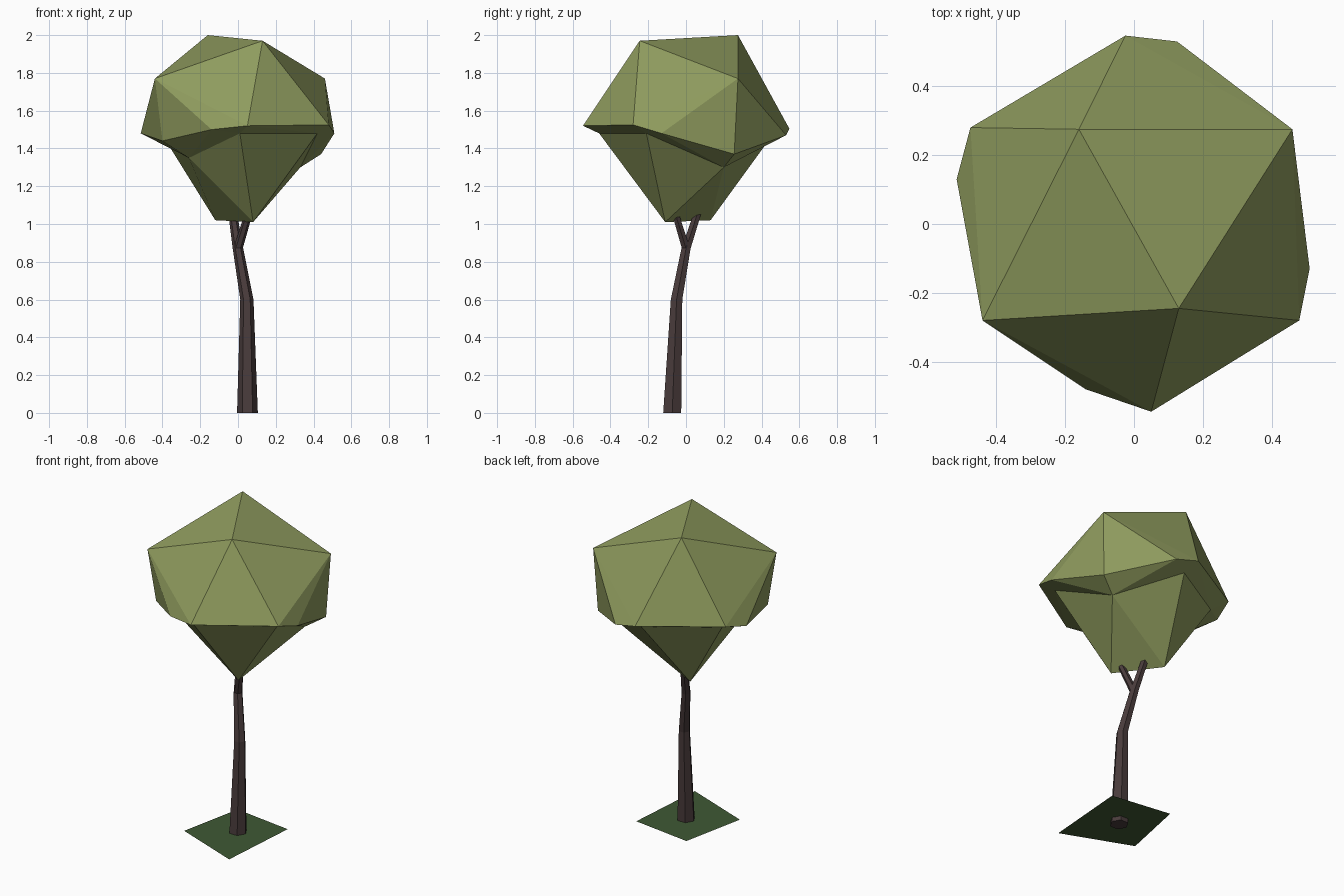
import bpy
import bmesh
from math import cos, sin, tau
from mathutils import Vector

default_cube = bpy.data.objects.get("Cube")
if default_cube:
    bpy.data.objects.remove(default_cube, do_unlink=True)


def make_material(name, colour):
    material = bpy.data.materials.new(name)
    material.use_nodes = True
    material.diffuse_color = (*colour, 1)
    shader = material.node_tree.nodes["Principled BSDF"]
    shader.inputs["Base Color"].default_value = (*colour, 1)
    shader.inputs["Roughness"].default_value = 0.9
    return material


def finish(name, mesh_builder, material):
    """Turn a bmesh into a flat-shaded object in the scene."""
    bmesh.ops.recalc_face_normals(mesh_builder, faces=mesh_builder.faces)
    mesh = bpy.data.meshes.new(name)
    mesh_builder.to_mesh(mesh)
    mesh_builder.free()
    mesh.materials.append(material)
    part = bpy.data.objects.new(name, mesh)
    bpy.context.scene.collection.objects.link(part)
    return part


def make_limb(name, stations, material, sides=6):
    """Loft a tapered limb through (centre, radius) stations."""
    builder = bmesh.new()
    rings = []
    for centre, radius in stations:
        rings.append([
            builder.verts.new(Vector(centre) + radius * Vector(
                (cos(tau * step / sides), sin(tau * step / sides), 0)))
            for step in range(sides)
        ])
    for lower, upper in zip(rings, rings[1:]):
        for step in range(sides):
            following = (step + 1) % sides
            builder.faces.new((lower[step], lower[following],
                               upper[following], upper[step]))
    builder.faces.new(rings[0])
    builder.faces.new(rings[-1])
    return finish(name, builder, material)


def make_crown(name, corners, fans, patches, material):
    """Build a faceted crown from triangle fans and rim patches."""
    builder = bmesh.new()
    verts = {key: builder.verts.new(place) for key, place in corners.items()}
    for hub, path in fans:
        for first, second in zip(path, path[1:]):
            builder.faces.new([verts[key] for key in (hub, first, second)])
    for patch in patches:
        builder.faces.new([verts[key] for key in patch])
    bmesh.ops.triangulate(builder, faces=builder.faces)
    return finish(name, builder, material)


leaf_green = make_material("leaf_green", (0.275, 0.33, 0.112))
bark_brown = make_material("bark_brown", (0.066, 0.044, 0.044))
grass_green = make_material("grass_green", (0.05, 0.098, 0.034))

# Trunk and its two branches
fork = (0, 0, 0.87)
make_limb("trunk", [
    ((0.05, -0.073, 0), 0.055),
    ((0.047, -0.05, 0.6), 0.035),
    (fork, 0.028),
], bark_brown)
make_limb("rear_branch", [(fork, 0.028), ((-0.035, 0.075, 1.1), 0.022)],
          bark_brown)
make_limb("front_branch", [(fork, 0.025), ((0.07, -0.07, 1.1), 0.02)],
          bark_brown)

# Crown corners: upper case for the top and widest rim, lower case underneath
crown_corners = {
    # peaks and shoulders
    "S": (-0.16, 0.275, 2), "T": (0.13, -0.245, 1.97),
    "A": (-0.44, -0.28, 1.77), "B": (0.46, 0.275, 1.77),
    # widest rim
    "C": (0.48, -0.28, 1.525), "G": (0.51, -0.13, 1.48),
    "X": (0.44, 0.255, 1.37), "H": (0.125, 0.53, 1.47),
    "F": (-0.025, 0.547, 1.505), "E": (-0.475, 0.28, 1.52),
    "L": (-0.515, 0.13, 1.48), "Y": (-0.4, -0.25, 1.44),
    "M": (-0.14, -0.48, 1.5), "D": (0.05, -0.545, 1.52),
    # inset rim below
    "p": (0.01, -0.46, 1.48), "q": (0.42, -0.21, 1.48),
    "r": (0.33, 0.2, 1.3), "s": (0, 0.45, 1.46),
    "t": (-0.4, 0.21, 1.47), "u": (-0.26, -0.2, 1.35),
    # lowest ridge
    "v": (0.08, -0.11, 1.01), "w": (-0.12, 0.13, 1.02),
}
crown_fans = [("B", "STCGXHF" + "S"), ("A", "TSELYMD" + "T"),
              ("v", "pqrwup"), ("w", "rstu")]
crown_patches = ["TDC", "SFE", "DCqp", "FEts",
                 "CGq", "GXrq", "XHsr", "HFs",
                 "ELt", "LYut", "YMpu", "MDp"]
make_crown("leaf_crown", crown_corners, crown_fans, crown_patches, leaf_green)

# Grass patch around the foot of the trunk
patch_builder = bmesh.new()
patch_builder.faces.new([
    patch_builder.verts.new((x, y, 0.027)) for x, y in
    [(-0.21, -0.24), (0.225, -0.41), (0.265, 0.12), (-0.125, 0.175)]
])
finish("grass_patch", patch_builder, grass_green)
